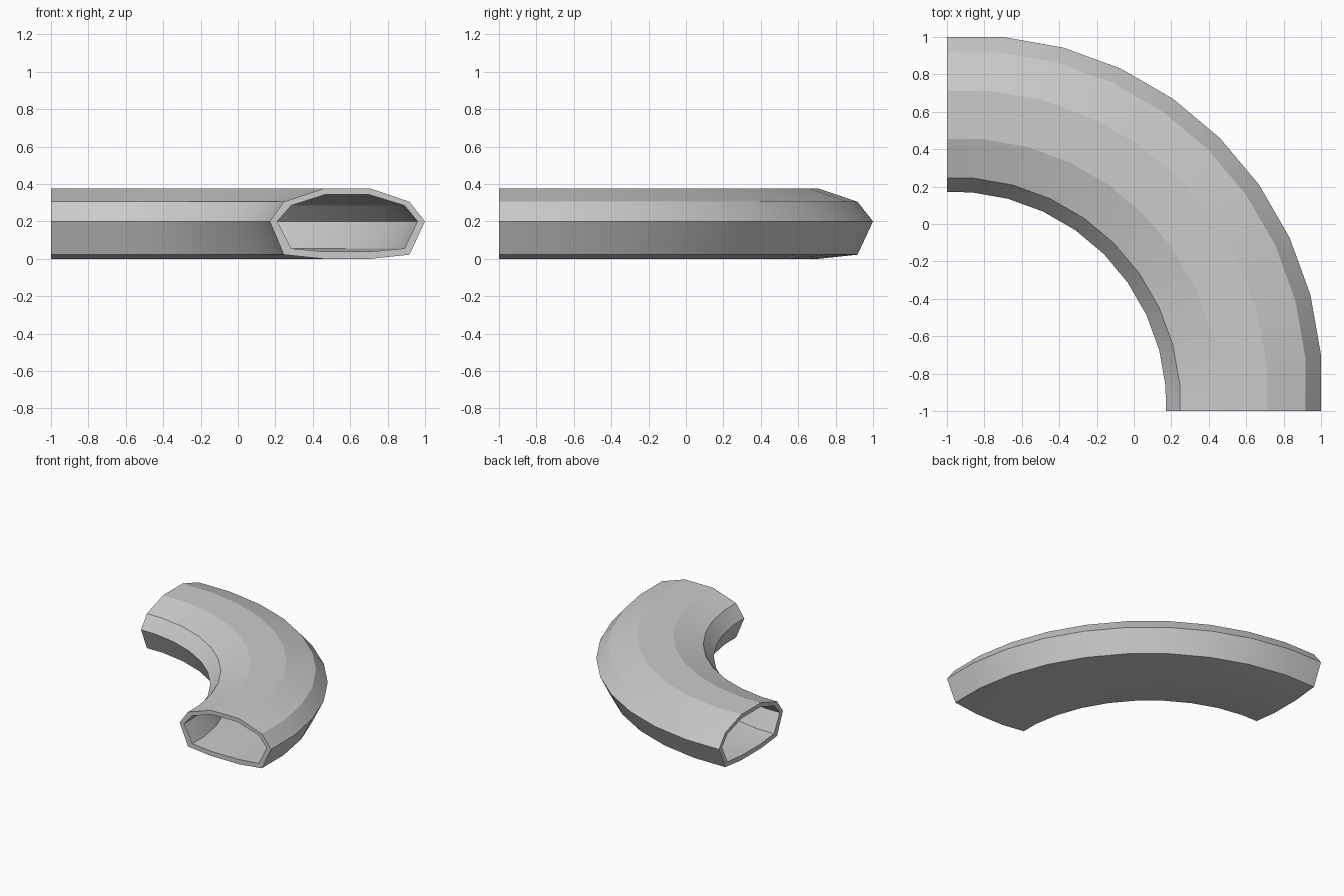
import bpy, bmesh
from math import sin, cos, radians

if "Cube" in bpy.data.objects:
    bpy.data.objects.remove(bpy.data.objects["Cube"])

# Cross-section at an open end: (distance across from inner side, height)
OUTER = [(0, .20), (.075, .305), (.285, .375), (.54, .375), (.747, .305),
         (.83, .20), (.747, .022), (.54, 0), (.285, 0), (.075, .022)]
INNER = [(.04, .20), (.115, .285), (.295, .343), (.53, .343), (.72, .285),
         (.79, .20), (.72, .055), (.53, .038), (.295, .038), (.115, .055)]
WIDTH = .83


# Stations along the bend: (inner side xy, outer side xy), straight ends included
def arc(center, radius, deg):
    a = radians(deg)
    return (center + radius * sin(a), center + radius * cos(a))


stations = [((-1, .17), (-1, 1))]
for i in range(9):
    deg = 5 + 10 * i
    stations.append((arc(-.97, 1.144, deg), arc(-.863, 1.87, deg)))
stations.append(((.17, -1), (1, -1)))

bm = bmesh.new()


# Rings of vertices swept through the stations
def sweep(profile):
    rings = []
    for (ix, iy), (ox, oy) in stations:
        rings.append([bm.verts.new((ix + (ox - ix) * d / WIDTH,
                                    iy + (oy - iy) * d / WIDTH, z))
                      for d, z in profile])
    for a, b in zip(rings, rings[1:]):
        bridge(a, b)
    return rings


def bridge(a, b):
    n = len(a)
    for k in range(n):
        bm.faces.new((a[k], a[(k + 1) % n], b[(k + 1) % n], b[k]))


# Outer skin, inner bore, and the rims that join them
skin, bore = sweep(OUTER), sweep(INNER)
for end in (0, -1):
    bridge(skin[end], bore[end])
bmesh.ops.recalc_face_normals(bm, faces=bm.faces)

mesh = bpy.data.meshes.new("pipe_bend")
bm.to_mesh(mesh)
bm.free()
pipe = bpy.data.objects.new("pipe_bend", mesh)
bpy.context.collection.objects.link(pipe)

# Smooth along the bend, crisp lengthwise ridges
bpy.context.view_layer.objects.active = pipe
pipe.select_set(True)
bpy.ops.object.shade_smooth_by_angle(angle=radians(15))
